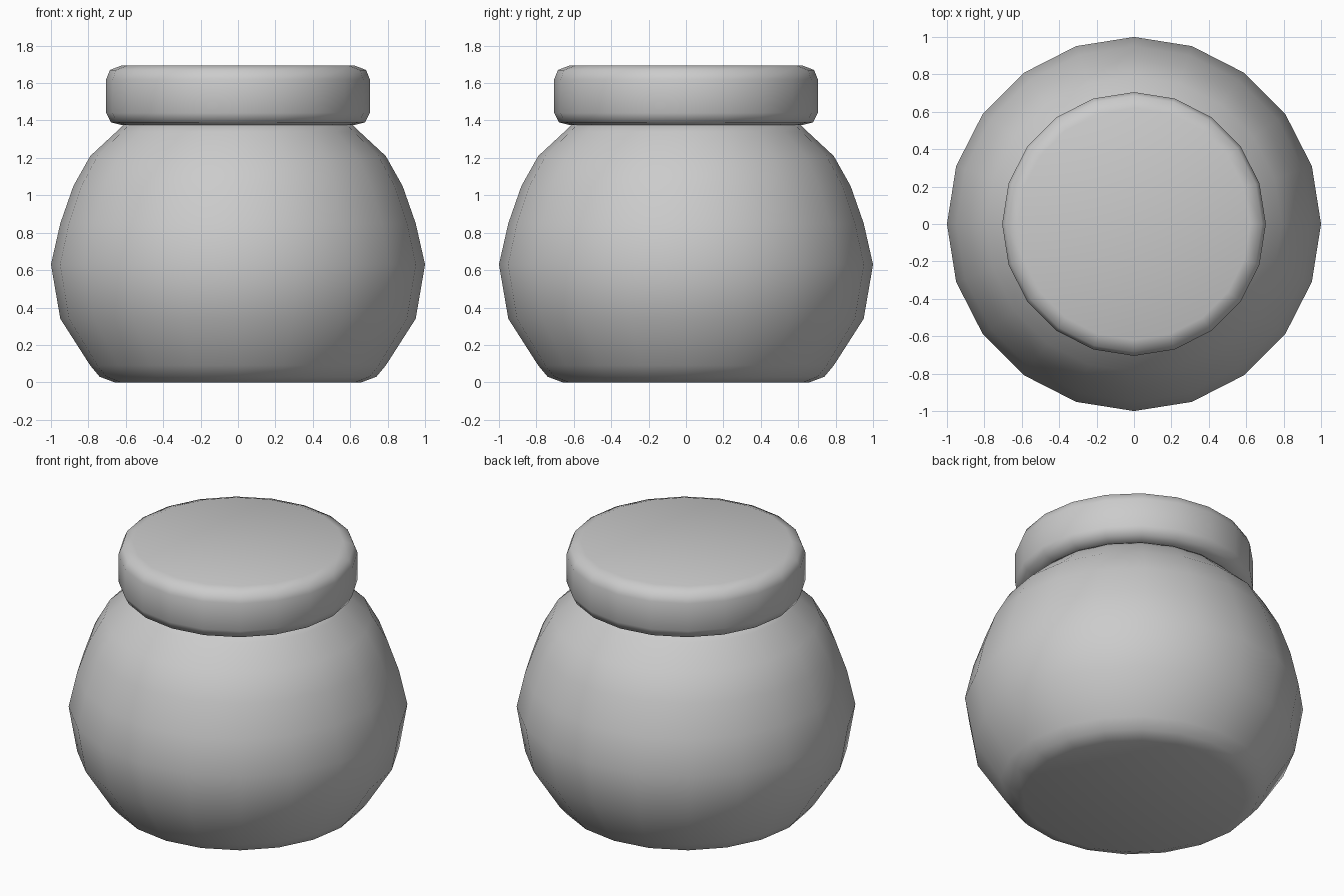
import bpy, bmesh
from math import cos, sin, tau

SIDES = 20

cube = bpy.data.objects.get("Cube")
if cube:
    bpy.data.objects.remove(cube, do_unlink=True)

# One plain grey for the whole jar
grey = bpy.data.materials.new("plain grey")
grey.use_nodes = True
colour = (0.6, 0.6, 0.6, 1.0)
grey.diffuse_color = colour
bsdf = next(n for n in grey.node_tree.nodes if n.type == 'BSDF_PRINCIPLED')
bsdf.inputs["Base Color"].default_value = colour


def turned_part(name, profile):
    """Closed, smooth-shaded turned shape from (radius, height) points, bottom to top."""
    bm = bmesh.new()
    rings = [[bm.verts.new((r * cos(tau * i / SIDES), r * sin(tau * i / SIDES), z))
              for i in range(SIDES)] for r, z in profile]
    for low, high in zip(rings, rings[1:]):
        for i in range(SIDES):
            j = (i + 1) % SIDES
            bm.faces.new((low[i], low[j], high[j], high[i]))
    bm.faces.new(rings[0][::-1])
    bm.faces.new(rings[-1])
    for face in bm.faces:
        face.smooth = True
    mesh = bpy.data.meshes.new(name)
    bm.to_mesh(mesh)
    bm.free()
    mesh.materials.append(grey)
    obj = bpy.data.objects.new(name, mesh)
    bpy.context.collection.objects.link(obj)
    return obj


# Round pot with a rounded foot, narrowing to the neck
turned_part("jar_body", [
    (0.66, 0.0), (0.74, 0.03), (0.79, 0.09), (0.95, 0.34), (1.0, 0.63),
    (0.95, 0.85), (0.88, 1.05), (0.79, 1.21), (0.65, 1.34), (0.61, 1.38)])

# Flat lid with rounded rims
turned_part("jar_lid", [
    (0.62, 1.375), (0.68, 1.39), (0.705, 1.44),
    (0.705, 1.62), (0.685, 1.67), (0.62, 1.695)])
